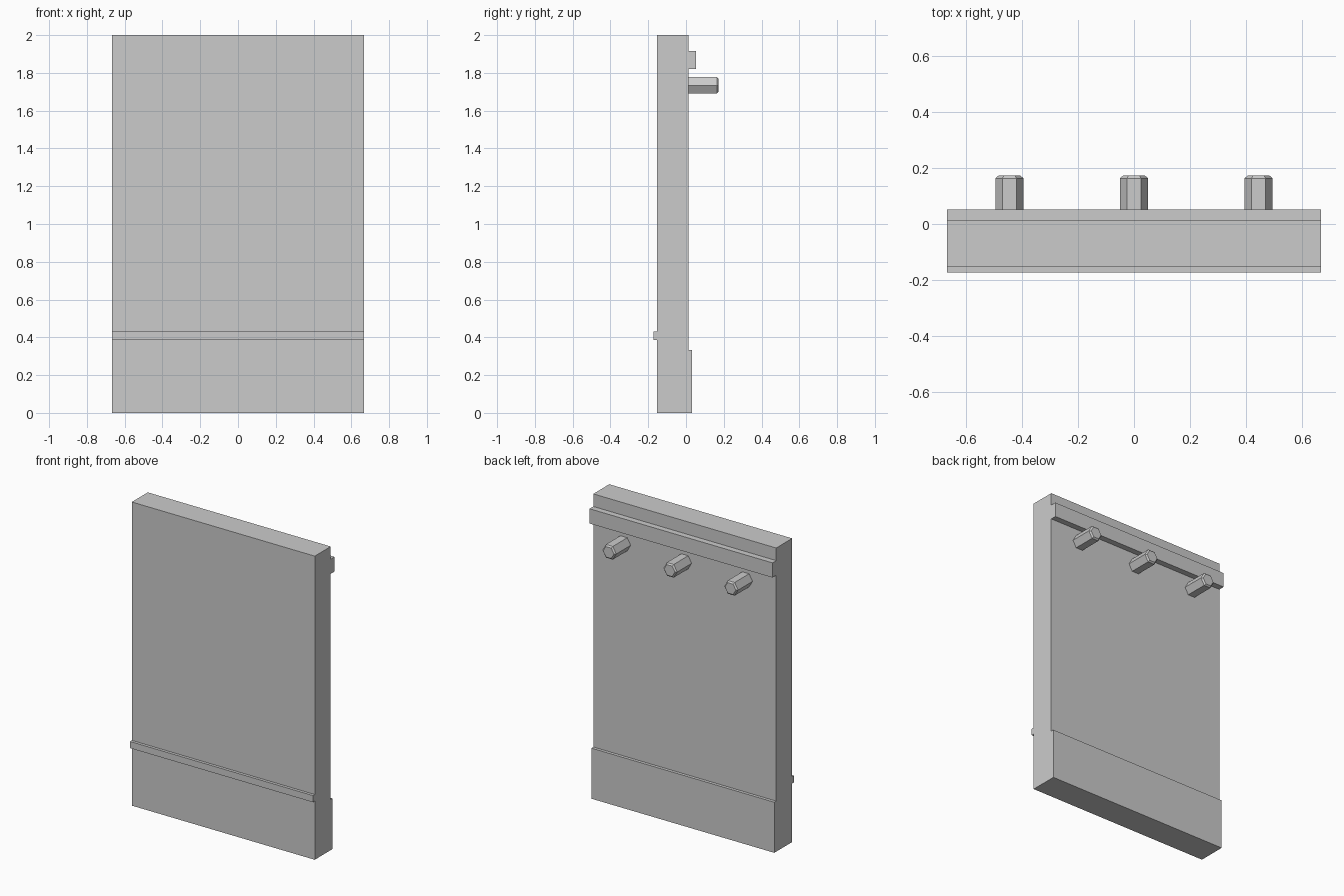
import bpy, bmesh, math
from mathutils import Matrix

cube = bpy.data.objects.get("Cube")
if cube:
    bpy.data.objects.remove(cube, do_unlink=True)

grey = bpy.data.materials.new("plain_grey")
grey.use_nodes = True
colour = (0.6, 0.6, 0.6, 1)
grey.diffuse_color = colour
grey.node_tree.nodes["Principled BSDF"].inputs["Base Color"].default_value = colour

WIDTH = 1.333
BACK = 0.013


def finish(name, bm):
    mesh = bpy.data.meshes.new(name)
    bmesh.ops.recalc_face_normals(bm, faces=bm.faces)
    bm.to_mesh(mesh)
    bm.free()
    mesh.materials.append(grey)
    obj = bpy.data.objects.new(name, mesh)
    bpy.context.collection.objects.link(obj)
    return obj


def slab(name, y0, y1, z0, z1):
    """Full-width box between two depths and two heights."""
    bm = bmesh.new()
    bmesh.ops.create_cube(bm, size=1)
    bmesh.ops.scale(bm, vec=(WIDTH, y1 - y0, z1 - z0), verts=bm.verts)
    bmesh.ops.translate(bm, vec=(0, (y0 + y1) / 2, (z0 + z1) / 2), verts=bm.verts)
    return finish(name, bm)


def peg(name, x, z, y0, y1, radius, chamfer):
    """Hexagonal peg pointing backwards, chamfered at its free end."""
    bm = bmesh.new()
    bmesh.ops.create_cone(bm, cap_ends=True, segments=6, radius1=radius,
                          radius2=radius, depth=y1 - y0,
                          matrix=Matrix.Rotation(math.radians(-90), 4, "X")
                          @ Matrix.Rotation(math.radians(30), 4, "Z"))
    # Turn the hexagon so that its corners point sideways
    widest = max(v.co.x for v in bm.verts)
    if widest < radius * 0.95:
        bmesh.ops.rotate(bm, verts=bm.verts, matrix=Matrix.Rotation(math.radians(30), 3, "Y"))
    bmesh.ops.translate(bm, vec=(x, (y0 + y1) / 2, z), verts=bm.verts)
    rim = [e for e in bm.edges if all(v.co.y > y1 - 0.001 for v in e.verts)]
    bmesh.ops.bevel(bm, geom=rim, offset=chamfer, segments=1, affect="EDGES")
    return finish(name, bm)


# Upright board with its trims
slab("wall_panel", -0.153, BACK, 0, 2)
slab("front_trim", -0.172, -0.153, 0.386, 0.43)
slab("baseboard", BACK, 0.033, 0, 0.333)
slab("top_rail", BACK, 0.052, 1.82, 1.917)

# Row of pegs under the rail
for label, x in (("right", -0.444), ("middle", 0), ("left", 0.444)):
    peg(label + "_peg", x, 1.734, BACK, 0.172, 0.05, 0.009)
